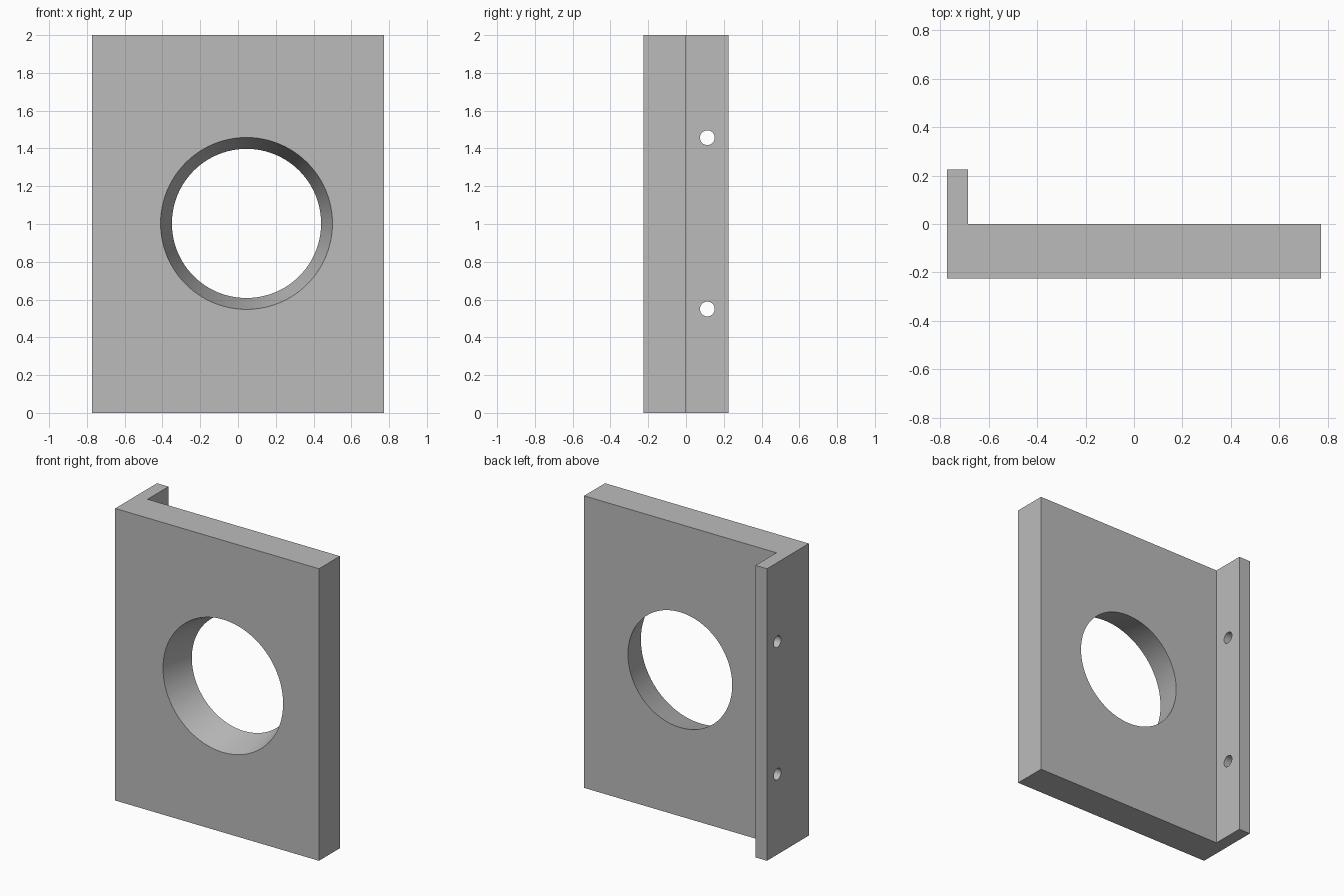
import bpy
import bmesh
from math import pi, radians
from mathutils import Matrix

cube = bpy.data.objects.get("Cube")
if cube:
    bpy.data.objects.remove(cube, do_unlink=True)

grey = bpy.data.materials.new("plain_grey")
grey.use_nodes = True
colour = (0.5, 0.5, 0.5, 1)
grey.diffuse_color = colour
grey.node_tree.nodes["Principled BSDF"].inputs["Base Color"].default_value = colour


def add_object(name, bm):
    bmesh.ops.recalc_face_normals(bm, faces=bm.faces)
    mesh = bpy.data.meshes.new(name)
    bm.to_mesh(mesh)
    bm.free()
    mesh.materials.append(grey)
    obj = bpy.data.objects.new(name, mesh)
    bpy.context.collection.objects.link(obj)
    return obj


def add_cutter(name, centre, r_start, r_end, depth, axis):
    # Tapered round cutter, running along the rotated z axis
    bm = bmesh.new()
    bmesh.ops.create_cone(bm, cap_ends=True, segments=96, radius1=r_start,
                          radius2=r_end, depth=depth,
                          matrix=Matrix.Translation(centre) @ axis)
    cutter = add_object(name, bm)
    cutter.hide_render = True
    cutter.hide_viewport = True
    cutter.display_type = 'WIRE'
    return cutter


# Plate with a side flange: L profile extruded upward
half_w, front, back, flange_in, flange_back, height = 0.772, -0.226, 0, -0.685, 0.226, 2
profile = [(-half_w, front), (half_w, front), (half_w, back),
           (flange_in, back), (flange_in, flange_back), (-half_w, flange_back)]
bm = bmesh.new()
base = bm.faces.new([bm.verts.new((x, y, 0)) for x, y in profile])
top = bmesh.ops.extrude_face_region(bm, geom=[base])["geom"]
bmesh.ops.translate(bm, vec=(0, 0, height),
                    verts=[v for v in top if isinstance(v, bmesh.types.BMVert)])
plate = add_object("flanged_plate", bm)

# Large tapered opening (wide at the front) and two flange screw holes
r_front, r_back, margin = 0.455, 0.395, 0.05
slope = (r_front - r_back) / (back - front)
cutters = [add_cutter("opening_cutter", (0.045, (front + back) / 2, 1.003),
                      r_front + slope * margin, r_back - slope * margin,
                      back - front + 2 * margin, Matrix.Rotation(-pi / 2, 4, 'X'))]
for name, z in (("lower_hole_cutter", 0.55), ("upper_hole_cutter", 1.457)):
    cutters.append(add_cutter(name, ((flange_in - half_w) / 2, 0.113, z),
                              0.039, 0.039, 0.3, Matrix.Rotation(pi / 2, 4, 'Y')))

# Cut the holes, then remove the cutters
bpy.context.view_layer.objects.active = plate
plate.select_set(True)
for cutter in cutters:
    cut = plate.modifiers.new(cutter.name, 'BOOLEAN')
    cut.operation = 'DIFFERENCE'
    cut.solver = 'EXACT'
    cut.object = cutter
    bpy.ops.object.modifier_apply(modifier=cut.name)
    bpy.data.objects.remove(cutter, do_unlink=True)

bpy.ops.object.select_all(action='DESELECT')
plate.select_set(True)
bpy.ops.object.shade_smooth_by_angle(angle=radians(30))
